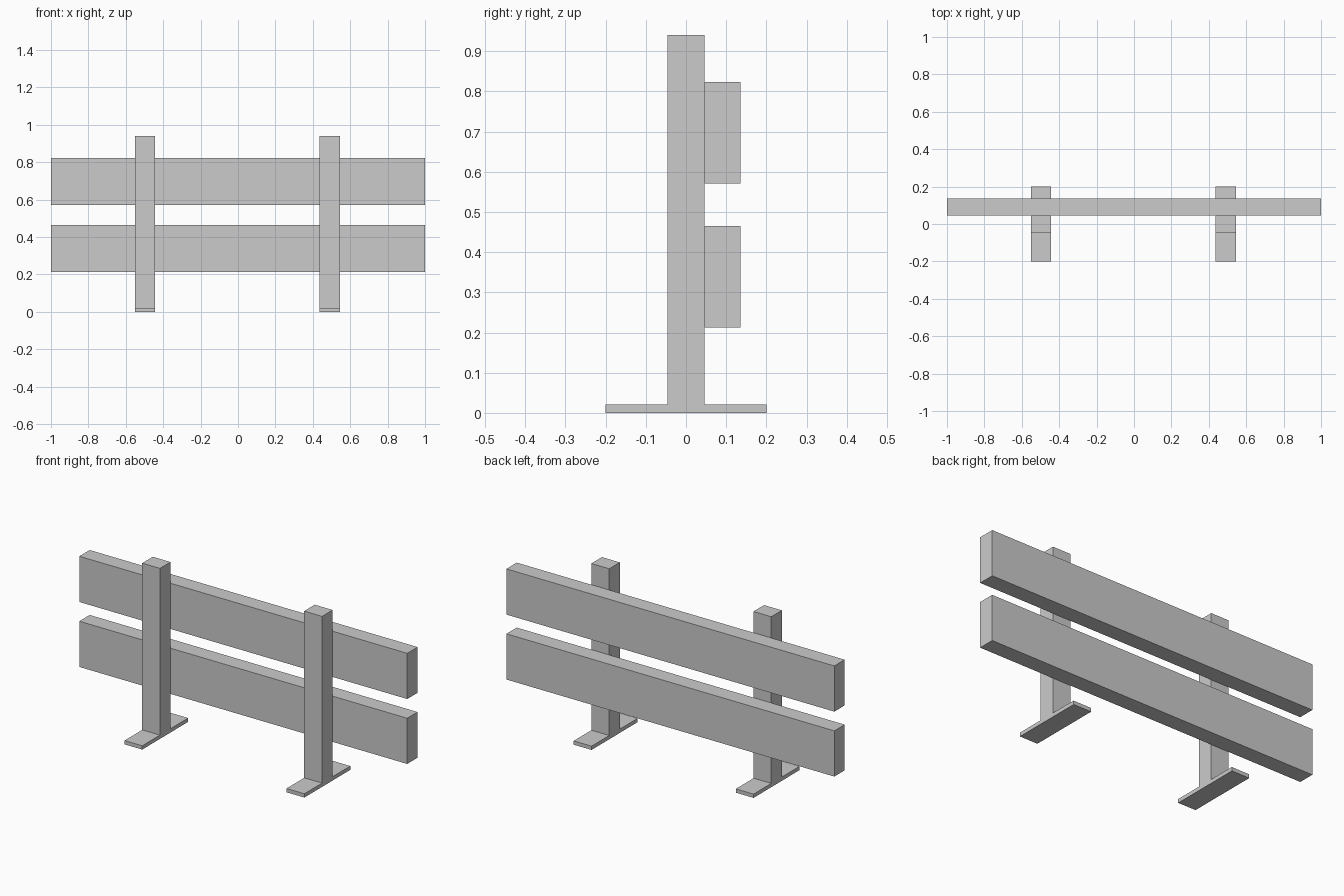
import bpy
import bmesh

if "Cube" in bpy.data.objects:
    bpy.data.objects.remove(bpy.data.objects["Cube"])


def extrude_profile(name, profile, x0, x1):
    """Extrude a closed (y, z) outline along x from x0 to x1."""
    bm = bmesh.new()
    face = bm.faces.new([bm.verts.new((x0, y, z)) for y, z in profile])
    side = bmesh.ops.extrude_face_region(bm, geom=[face])["geom"]
    verts = [v for v in side if isinstance(v, bmesh.types.BMVert)]
    bmesh.ops.translate(bm, verts=verts, vec=(x1 - x0, 0, 0))
    bmesh.ops.recalc_face_normals(bm, faces=bm.faces)
    mesh = bpy.data.meshes.new(name)
    bm.to_mesh(mesh)
    bm.free()
    obj = bpy.data.objects.new(name, mesh)
    bpy.context.collection.objects.link(obj)
    return obj


# Two upright posts, each in one piece with its flat foot
POST_Y, FOOT_Y, FOOT_Z, POST_Z = 0.046, 0.2, 0.021, 0.94
support = [(-FOOT_Y, 0), (FOOT_Y, 0), (FOOT_Y, FOOT_Z), (POST_Y, FOOT_Z),
           (POST_Y, POST_Z), (-POST_Y, POST_Z), (-POST_Y, FOOT_Z), (-FOOT_Y, FOOT_Z)]
for name, x0, x1 in (("left_post", -0.552, -0.444), ("right_post", 0.436, 0.545)):
    extrude_profile(name, support, x0, x1)

# Two long planks fixed to the back of the posts
for name, z0, z1 in (("lower_plank", 0.213, 0.465), ("upper_plank", 0.571, 0.823)):
    extrude_profile(name, [(POST_Y, z0), (0.136, z0), (0.136, z1), (POST_Y, z1)], -1, 1)
